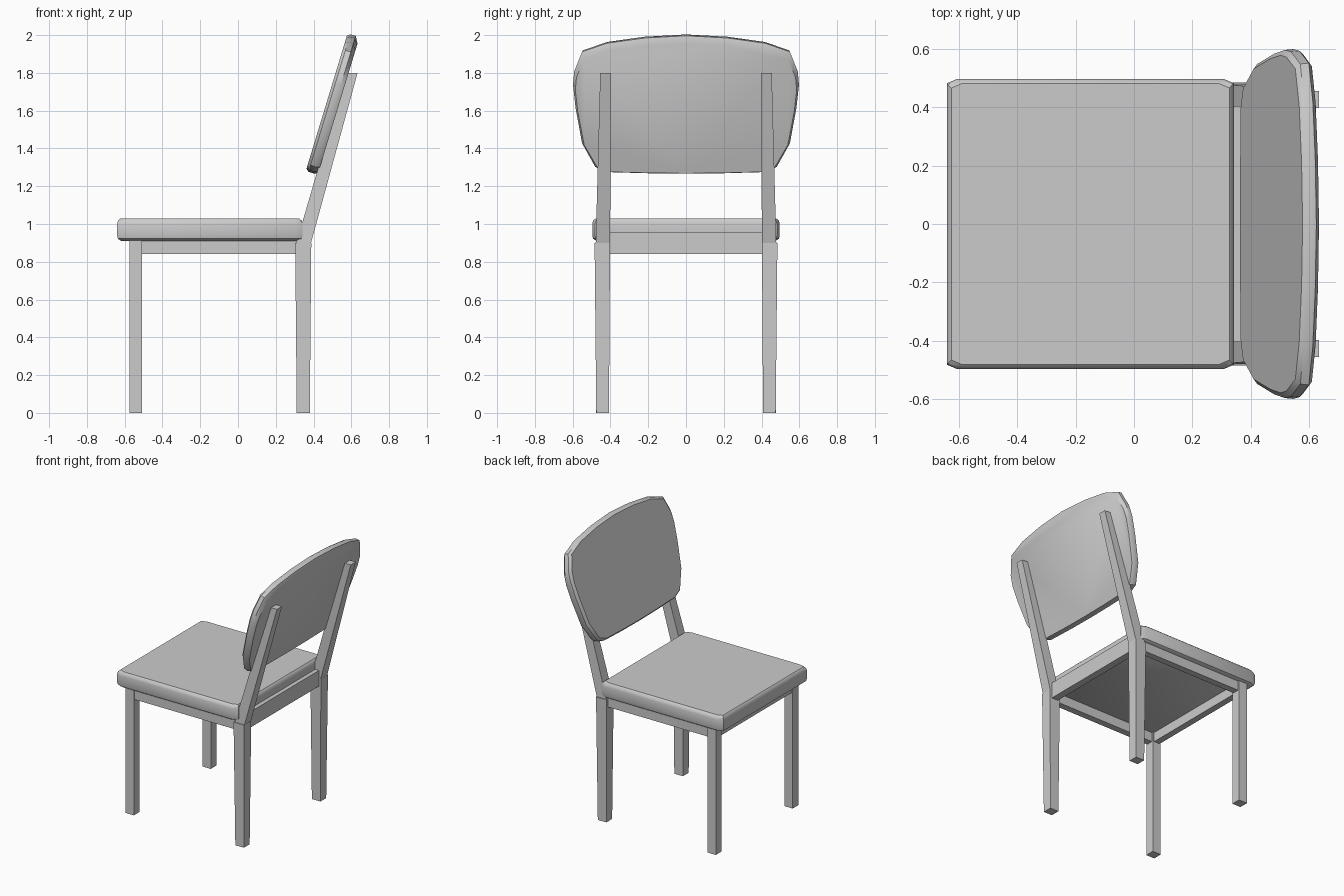
import bpy, bmesh

if "Cube" in bpy.data.objects:
    bpy.data.objects.remove(bpy.data.objects["Cube"])


def loft(name, rings, smooth=False):
    """Closed solid through matching rings of points."""
    bm = bmesh.new()
    loops = [[bm.verts.new(p) for p in r] for r in rings]
    n = len(loops[0])
    for a, b in zip(loops, loops[1:]):
        for i in range(n):
            j = (i + 1) % n
            bm.faces.new((a[i], a[j], b[j], b[i]))
    bm.faces.new(loops[0][::-1])
    bm.faces.new(loops[-1])
    bmesh.ops.recalc_face_normals(bm, faces=bm.faces)
    me = bpy.data.meshes.new(name)
    bm.to_mesh(me)
    bm.free()
    ob = bpy.data.objects.new(name, me)
    bpy.context.collection.objects.link(ob)
    if smooth:
        bpy.ops.object.select_all(action='DESELECT')
        ob.select_set(True)
        bpy.context.view_layer.objects.active = ob
        bpy.ops.object.shade_smooth_by_angle(angle=0.6)
    return ob


def rect(x0, x1, y0, y1, z):
    return [(x0, y0, z), (x1, y0, z), (x1, y1, z), (x0, y1, z)]


def bar(name, x, y, z, top_x=None, top_y=None, mirror=False):
    ob = loft(name, [rect(*x, *y, z[0]), rect(*(top_x or x), *(top_y or y), z[1])])
    if mirror:
        m = ob.modifiers.new("mirror", 'MIRROR')
        m.use_axis = (False, True, False)
    return ob


# legs and back posts, mirrored left to right
bar("front_leg", (-0.575, -0.507), (0.41, 0.477), (0, 0.912), mirror=True)
bar("rear_leg", (0.311, 0.38), (0.408, 0.475), (0, 0.9),
    (0.303, 0.388), (0.402, 0.484), mirror=True)
bar("back_post", (0.308, 0.386), (0.402, 0.478), (0.898, 1.8),
    (0.572, 0.633), (0.397, 0.454), mirror=True)

# rails under the seat
bar("side_rail", (-0.51, 0.31), (0.42, 0.468), (0.842, 0.912), mirror=True)
bar("front_rail", (-0.565, -0.518), (-0.412, 0.412), (0.842, 0.912))
bar("back_rail", (0.32, 0.372), (-0.405, 0.405), (0.842, 0.957))


# seat cushion: clipped-corner slab with rolled edges
def seat_ring(inset, z):
    hx, hy, cx, cy = 0.491 - inset, 0.496 - inset, 0.035, 0.015
    corners = [(hx, hy - cy), (hx - cx, hy), (cx - hx, hy), (-hx, hy - cy)]
    pts = corners + [(-x, -y) for x, y in corners]
    return [(x - 0.149, y, z) for x, y in pts]


loft("seat", [seat_ring(i, z) for i, z in
              ((0.02, 0.911), (0.004, 0.922), (0, 0.94), (0, 1.0),
               (0.004, 1.017), (0.016, 1.028))], True)

# backrest pad: tilted slab, half outline (y, z) mirrored
half = [(0.22, 1.988), (0.42, 1.96), (0.55, 1.915), (0.592, 1.81), (0.598, 1.74),
        (0.585, 1.62), (0.55, 1.43), (0.48, 1.305), (0.41, 1.278), (0.2, 1.272)]
outline = [(0, 2.0)] + half + [(0, 1.27)] + [(-y, z) for y, z in reversed(half)]


def pad_ring(depth, sy, sz, pivot):
    ring = []
    for y, z in outline:
        z = pivot + (z - pivot) * sz
        ring.append((0.39 + 0.304 * (z - 1.27) + 0.957 * depth, y * sy, z - 0.287 * depth))
    return ring


loft("backrest", [pad_ring(-0.033, 0.965, 0.965, 1.64), pad_ring(-0.018, 0.995, 0.995, 1.64),
                  pad_ring(0.012, 1, 1, 1.64), pad_ring(0.033, 0.98, 0.94, 1.4)], True)
